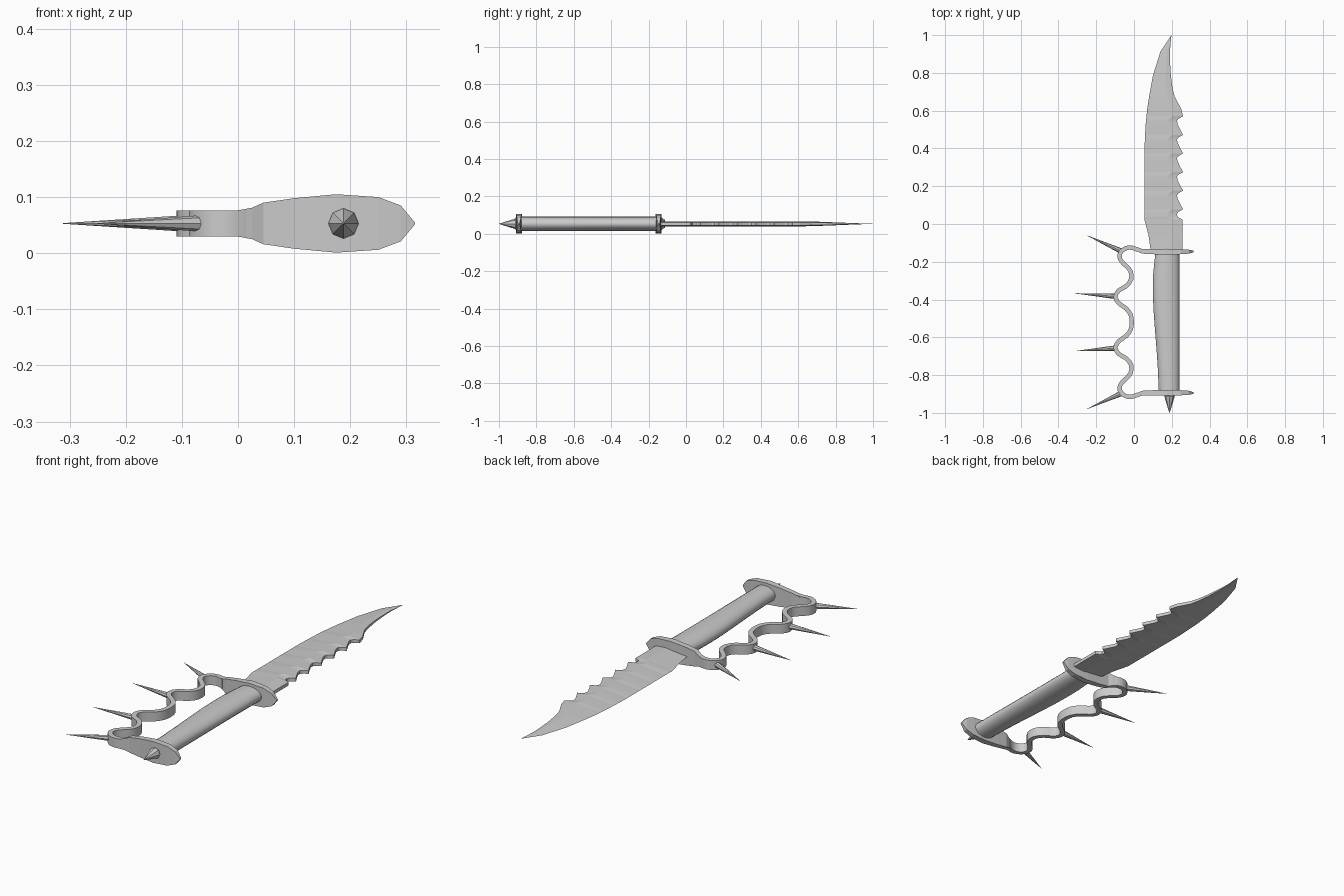
import bpy, bmesh, math
from mathutils import Vector

if "Cube" in bpy.data.objects:
    bpy.data.objects.remove(bpy.data.objects["Cube"])

ZC = 0.053      # height of the knife's flat mid-plane
YM = -0.52      # mirror line of the grip


def make(name, verts, faces, smooth=None):
    me = bpy.data.meshes.new(name)
    me.from_pydata([tuple(v) for v in verts], [], faces)
    bm = bmesh.new()
    bm.from_mesh(me)
    bmesh.ops.remove_doubles(bm, verts=bm.verts, dist=1e-5)
    bmesh.ops.recalc_face_normals(bm, faces=bm.faces)
    bm.to_mesh(me)
    bm.free()
    ob = bpy.data.objects.new(name, me)
    bpy.context.collection.objects.link(ob)
    if smooth:
        bpy.ops.object.select_all(action='DESELECT')
        ob.select_set(True)
        bpy.context.view_layer.objects.active = ob
        bpy.ops.object.shade_smooth_by_angle(angle=math.radians(smooth))
    return ob


def loft(name, rings, smooth=None):
    """Skin a list of equal-length closed rings and cap both ends."""
    n = len(rings[0])
    verts = [v for r in rings for v in r]
    faces = [(i * n + j, i * n + (j + 1) % n, (i + 1) * n + (j + 1) % n, (i + 1) * n + j)
             for i in range(len(rings) - 1) for j in range(n)]
    faces += [tuple(range(n)), tuple(range(len(verts) - n, len(verts)))]
    return make(name, verts, faces, smooth)


def spike(name, sections, n=8):
    """Round spike through (point, radius) sections."""
    d = (sections[-1][0] - sections[0][0]).normalized()
    up = Vector((0, 0, 1))
    side = d.cross(up)
    rings = [[p + (side * math.cos(a) + up * math.sin(a)) * r
              for a in (2 * math.pi * k / n for k in range(n))] for p, r in sections]
    return loft(name, rings)


def interp(table, y):
    for (y0, x0), (y1, x1) in zip(table, table[1:]):
        if y0 <= y <= y1:
            return x0 + (x1 - x0) * (y - y0) / (y1 - y0)
    return table[-1][1]


# Blade: curved cutting edge on the left, saw-toothed spine on the right
edge = [(-.14, .088), (-.06, .077), (.024, .055), (.394, .055), (.52, .061), (.63, .072),
        (.786, .10), (.913, .14), (.998, .197)]
spine = [(-.14, .257), (-.06, .257), (.024, .257)]
for i in range(6):
    y = .078 + i * .0985
    spine += [(y - .04, .23), (y - .024, .228), (y - .021 + .008, .236), (y, .26)]
    if i < 5:
        spine += [(y + .025, .246)]
spine += [(.61, .25), (.675, .215), (.72, .204), (.786, .195), (.87, .19), (.913, .19),
          (.96, .194), (.998, .198)]
rings = []
for y, xr in sorted(spine):
    xl = interp(edge, y)
    xm = min(.205, xl + (xr - xl) * .72)
    t = .0135 * min(1, max(.03, (1.0 - y) / .35))
    rings.append([(xl, y, ZC), (xm, y, ZC + t), (xr, y, ZC + t * .6),
                  (xr, y, ZC - t * .6), (xm, y, ZC - t)])
loft("blade", rings)

# Handle: oval, tapering towards the pommel
rings = []
for y, xl in [(-.15, .114), (-.2, .108), (-.27, .101), (-.36, .10), (-.45, .103), (-.56, .111),
              (-.66, .119), (-.78, .127), (-.89, .131)]:
    cx, rx = (xl + .24) / 2, (.24 - xl) / 2
    rings.append([(cx + rx * math.cos(a), y, ZC + .038 * math.sin(a))
                  for a in (2 * math.pi * k / 20 for k in range(20))])
loft("handle", rings, 40)

# Guard plates: x, half height, inner y, outer y
stations = [(-.002, .023, -.137, -.117), (.025, .028, -.149, -.125), (.045, .037, -.157, -.133),
            (.10, .045, -.160, -.133), (.175, .052, -.162, -.131), (.25, .047, -.160, -.133),
            (.29, .032, -.157, -.136), (.315, .002, -.150, -.141)]


def flip(y, rear):
    return 2 * YM - y if rear else y


for name, rear in (("front_guard", False), ("rear_guard", True)):
    loft(name, [[(x, flip(a, rear), ZC - h), (x, flip(a, rear), ZC + h),
                 (x, flip(b, rear), ZC + h), (x, flip(b, rear), ZC - h)]
                for x, h, a, b in stations])

# Knuckle band: wavy strip, mirrored halves
half = [(.02, -.137), (-.005, -.127), (-.03, -.125), (-.057, -.136), (-.076, -.162), (-.07, -.193),
        (-.042, -.222), (-.018, -.25), (-.015, -.292), (-.040, -.328), (-.082, -.353),
        (-.098, -.387), (-.080, -.42), (-.042, -.447), (-.018, -.48)]
path = [Vector(p) for p in half + [(-.012, YM)] + [(x, 2 * YM - y) for x, y in reversed(half)]]
fine = []
for i in range(len(path) - 1):
    p0, p1, p2, p3 = (path[max(0, min(len(path) - 1, i + k))] for k in (-1, 0, 1, 2))
    fine += [p1, (p1 + p2) * .5625 - (p0 + p3) * .0625]
fine.append(path[-1])
rings = []
for i, p in enumerate(fine):
    t = (fine[min(i + 1, len(fine) - 1)] - fine[max(i - 1, 0)]).normalized()
    nrm = Vector((-t.y, t.x)) * .0115
    a, b = p + nrm, p - nrm
    rings.append([(a.x, a.y, ZC - .023), (a.x, a.y, ZC + .023),
                  (b.x, b.y, ZC + .023), (b.x, b.y, ZC - .023)])
loft("knuckle_band", rings, 35)

# Knuckle spikes
for i, (base, tip) in enumerate([((-.068, -.143), (-.25, -.06)), ((-.096, -.383), (-.312, -.367))]):
    for rear in (False, True):
        b = Vector((base[0], flip(base[1], rear), ZC))
        t = Vector((tip[0], flip(tip[1], rear), ZC))
        spike(f"knuckle_spike_{i}_{'rear' if rear else 'front'}", [(b, .0145), (t, .0006)])

# Pommel spike
spike("pommel_spike", [(Vector((.188, y, ZC)), r) for y, r in
                       ((-.895, .018), (-.912, .027), (-.925, .024), (-1.0, .001))])
